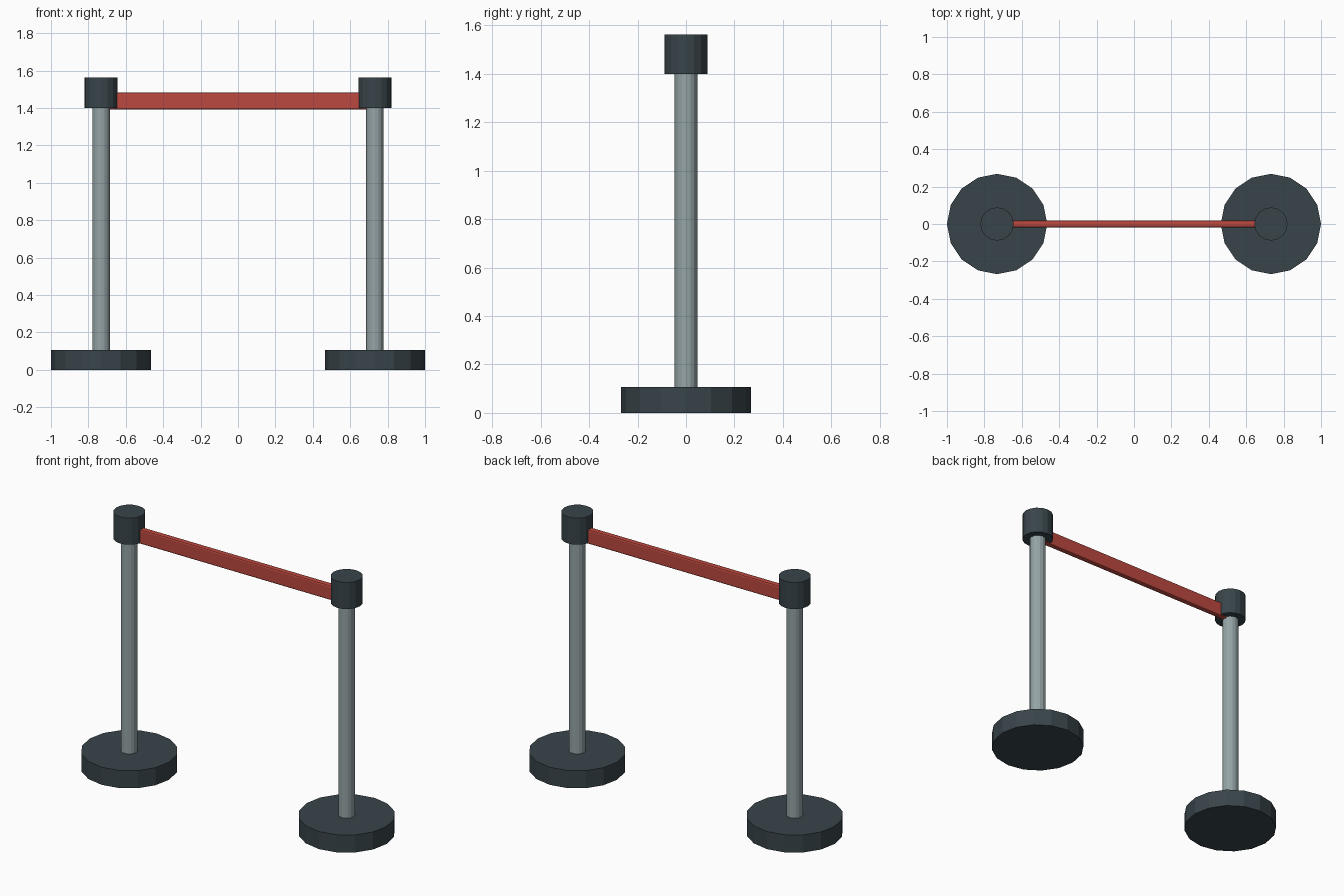
import bpy
import math

cube = bpy.data.objects.get("Cube")
if cube:
    bpy.data.objects.remove(cube, do_unlink=True)


def material(name, rgb):
    m = bpy.data.materials.new(name)
    m.use_nodes = True
    color = (*rgb, 1.0)
    m.diffuse_color = color
    m.node_tree.nodes["Principled BSDF"].inputs["Base Color"].default_value = color
    return m


charcoal = material("charcoal", (0.040, 0.058, 0.068))
steel = material("steel_grey", (0.30, 0.37, 0.38))
red = material("belt_red", (0.50, 0.065, 0.050))


def cylinder(name, x, radius, bottom, top, mat, sides=16):
    bpy.ops.mesh.primitive_cylinder_add(
        vertices=sides, radius=radius, depth=top - bottom,
        location=(x, 0, (bottom + top) / 2))
    obj = bpy.context.object
    obj.name = name
    obj.data.materials.append(mat)
    return obj


# Two matching stanchions: weighted base, pole and belt head
POST_X = 0.732
for side, x in (("left", POST_X), ("right", -POST_X)):
    cylinder(f"{side}_base", x, 0.268, 0, 0.107, charcoal)
    cylinder(f"{side}_pole", x, 0.047, 0.10, 1.41, steel)
    cylinder(f"{side}_head", x, 0.089, 1.40, 1.562, charcoal)

# Belt between the heads, with softened long edges
bpy.ops.mesh.primitive_cube_add(size=1, location=(0, 0, 1.437))
belt = bpy.context.object
belt.name = "belt"
belt.dimensions = (2 * POST_X, 0.035, 0.09)
bpy.ops.object.transform_apply(location=False, rotation=False, scale=True)
belt.data.materials.append(red)
bevel = belt.modifiers.new("soft_edges", "BEVEL")
bevel.width = 0.009
bevel.segments = 2
bevel.limit_method = "ANGLE"
bevel.angle_limit = math.radians(40)
